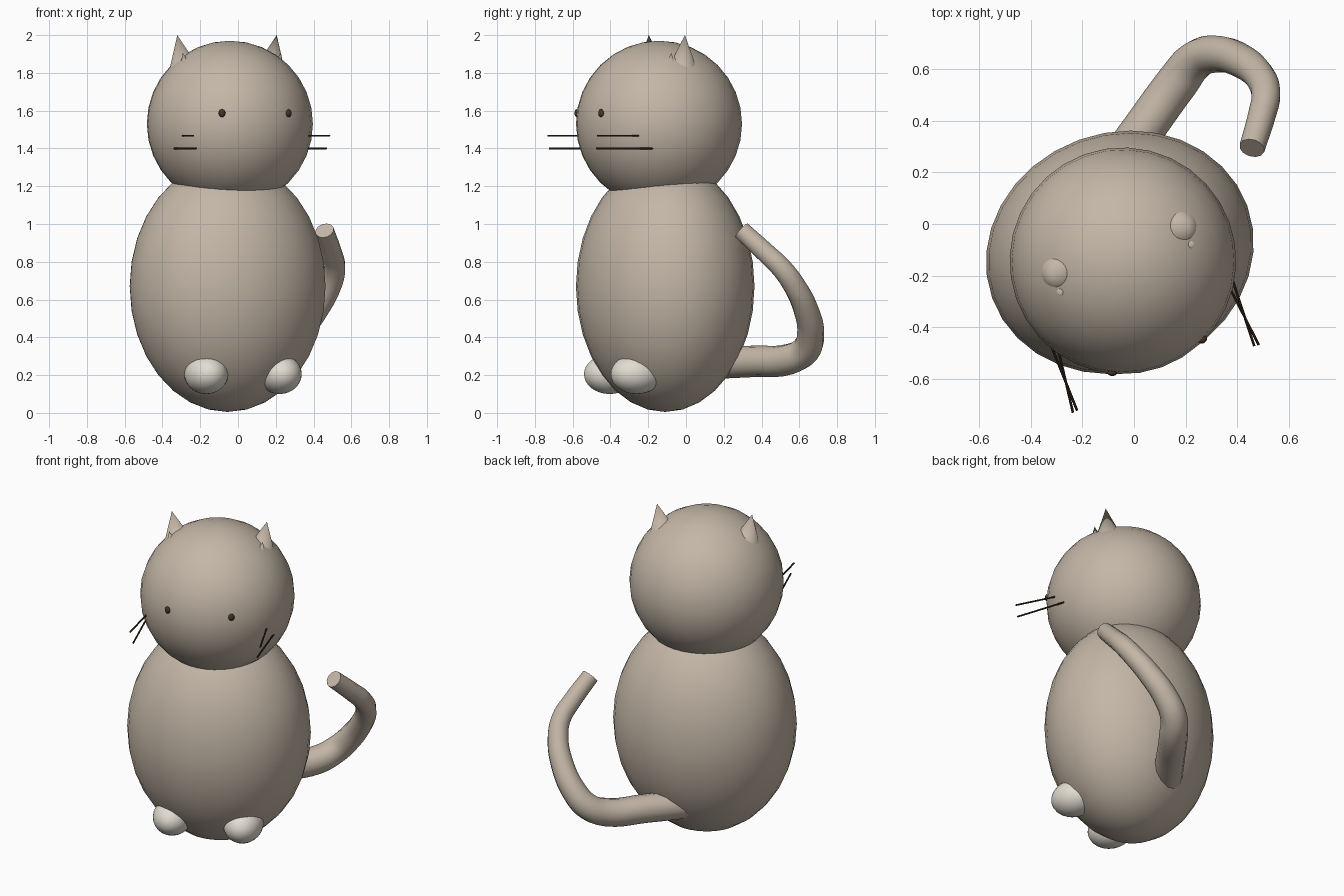
import bpy
from math import radians
from mathutils import Matrix, Vector

cube = bpy.data.objects.get("Cube")
if cube:
    bpy.data.objects.remove(cube, do_unlink=True)


def material(name, rgb):
    mat = bpy.data.materials.new(name)
    mat.use_nodes = True
    color = (*rgb, 1)
    mat.diffuse_color = color
    mat.node_tree.nodes["Principled BSDF"].inputs["Base Color"].default_value = color
    return mat


FUR = material("taupe fur", (0.55, 0.47, 0.385))
PAW = material("cream paw", (0.76, 0.72, 0.64))
EYE = material("dark brown eye", (0.06, 0.035, 0.025))
WHISKER = material("black brown whisker", (0.04, 0.022, 0.012))

# The animal is turned slightly toward its left
TURN = Matrix.Translation((-0.055, -0.11, 0)) @ Matrix.Rotation(radians(20), 4, "Z")


def finish(name, mat, matrix=None):
    obj = bpy.context.object
    obj.name = name
    obj.data.materials.clear()
    obj.data.materials.append(mat)
    if matrix is not None:
        obj.matrix_world = TURN @ matrix
    bpy.ops.object.shade_smooth_by_angle(angle=radians(40))
    return obj


def ball(name, mat, center, radii, segments=32, rings=16, spin=0):
    bpy.ops.mesh.primitive_uv_sphere_add(segments=segments, ring_count=rings, radius=1)
    finish(name, mat, Matrix.Translation(center) @ Matrix.Rotation(spin, 4, "Z")
           @ Matrix.Diagonal((*radii, 1)))


def cone(name, tip, radius, height, tilt):
    bpy.ops.mesh.primitive_cone_add(vertices=32, radius1=radius, radius2=0, depth=height)
    finish(name, FUR, Matrix.Translation(tip) @ Matrix.Rotation(tilt, 4, "Y")
           @ Matrix.Translation((0, 0, -height / 2)))


def rod(name, mat, start, end, radius):
    a, b = Vector(start), Vector(end)
    bpy.ops.mesh.primitive_cylinder_add(vertices=8, radius=radius, depth=(b - a).length)
    finish(name, mat, Matrix.Translation((a + b) / 2)
           @ (b - a).to_track_quat("Z", "Y").to_matrix().to_4x4())


# Body and head
ball("body", FUR, (0, 0, 0.67), (0.527, 0.465, 0.665))
ball("head", FUR, (0, -0.035, 1.53), (0.44, 0.44, 0.44))

# Paired parts
for side, label in ((1, "left"), (-1, "right")):
    ball(label + "_foot", PAW, (side * 0.207, -0.237, 0.205), (0.113, 0.14, 0.105))
    ball(label + "_eye", EYE, (side * 0.188, -0.43, 1.587), (0.018, 0.012, 0.021),
         16, 8, side * radians(24))
    cone(label + "_ear", (side * 0.28, 0.009, 2.0), 0.094, 0.22, side * radians(11))
    cone(label + "_inner_ear", (side * 0.276, -0.066, 1.907), 0.035, 0.09, side * radians(11))
    rod(label + "_upper_whisker", WHISKER, (side * 0.345, -0.2, 1.467),
        (side * 0.384, -0.523, 1.467), 0.005)
    rod(label + "_lower_whisker", WHISKER, (side * 0.377, -0.17, 1.4),
        (side * 0.366, -0.521, 1.4), 0.005)

# Curled tail, thinner toward the tip: x, y, z, radius
path = [
    (-0.12, 0.15, 0.265, 0.085), (0.03, 0.36, 0.273, 0.083),
    (0.168, 0.55, 0.285, 0.082), (0.238, 0.635, 0.335, 0.077),
    (0.315, 0.66, 0.42, 0.072), (0.415, 0.634, 0.55, 0.066),
    (0.49, 0.57, 0.68, 0.06), (0.512, 0.503, 0.77, 0.057),
    (0.497, 0.425, 0.845, 0.054), (0.458, 0.295, 0.965, 0.05),
]
curve = bpy.data.curves.new("tail", "CURVE")
curve.dimensions = "3D"
curve.bevel_depth = 1
curve.bevel_resolution = 4
curve.resolution_u = 5
curve.use_fill_caps = True
spline = curve.splines.new("BEZIER")
spline.bezier_points.add(len(path) - 1)
for point, (x, y, z, radius) in zip(spline.bezier_points, path):
    point.co = (x, y, z)
    point.radius = radius
    point.handle_left_type = point.handle_right_type = "AUTO"
tail = bpy.data.objects.new("tail", curve)
bpy.context.collection.objects.link(tail)
bpy.ops.object.select_all(action="DESELECT")
bpy.context.view_layer.objects.active = tail
tail.select_set(True)
bpy.ops.object.convert(target="MESH")
finish("tail", FUR)
